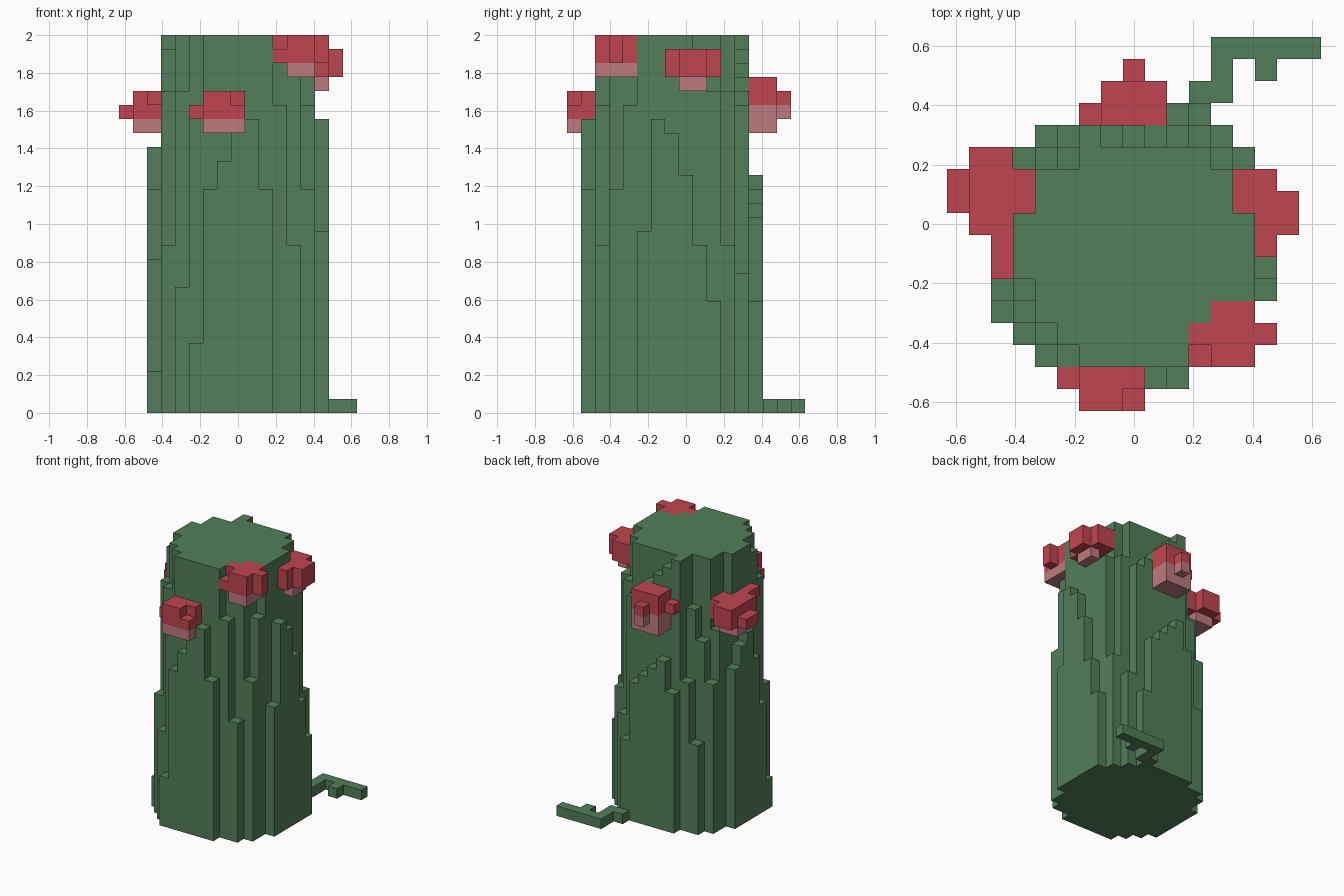
import bpy, bmesh, math
from itertools import product
from mathutils import Vector

cube = bpy.data.objects.get("Cube")
if cube:
    bpy.data.objects.remove(cube, do_unlink=True)

U = 2 / 27      # size of one block
MID = 8.5       # grid centre in x and y
TOP = 27        # trunk height in blocks


def material(name, rgb):
    m = bpy.data.materials.new(name)
    m.use_nodes = True
    m.diffuse_color = (*rgb, 1)
    m.node_tree.nodes["Principled BSDF"].inputs["Base Color"].default_value = (*rgb, 1)
    return m


GREEN = material("moss green", (0.084, 0.21, 0.098))
RED = material("cap red", (0.53, 0.06, 0.08))
PINK = material("underside pink", (0.51, 0.195, 0.217))


def block_object(name, boxes, mat):
    """Skin a union of grid boxes (x0, x1, y0, y1, z0, z1) and merge flat faces."""
    cells = set()
    for x0, x1, y0, y1, z0, z1 in boxes:
        cells.update(product(range(x0, x1), range(y0, y1), range(z0, z1)))
    bm = bmesh.new()
    verts = {}

    def vert(p):
        if p not in verts:
            verts[p] = bm.verts.new(((p[0] - MID) * U, (p[1] - MID) * U, p[2] * U))
        return verts[p]

    for c in cells:
        for axis, side in product(range(3), (0, 1)):
            n = list(c)
            n[axis] += 1 if side else -1
            if tuple(n) in cells:
                continue
            a, b = (axis + 1) % 3, (axis + 2) % 3
            quad = []
            for da, db in ((0, 0), (1, 0), (1, 1), (0, 1)):
                p = list(c)
                p[axis] += side
                p[a] += da
                p[b] += db
                quad.append(vert(tuple(p)))
            bm.faces.new(quad if side else quad[::-1])
    bmesh.ops.dissolve_limit(bm, angle_limit=math.radians(1),
                             verts=bm.verts[:], edges=bm.edges[:])
    me = bpy.data.meshes.new(name)
    bm.to_mesh(me)
    bm.free()
    me.materials.append(mat)
    ob = bpy.data.objects.new(name, me)
    bpy.context.collection.objects.link(ob)
    return ob


# Trunk rows, front to back: first x, left rim heights, full-height count, right rim heights
rows = [
    (5, [5, 16, 18, 20, 21, 16], 0, []),
    (4, [9, 22], 5, [22, 12]),
    (3, [12, 23], 6, [26, 24, 16]),
    (2, [3, 23], 8, [24, 22]),
    (2, [11, 26], 10, [13]),
    (2, [16], 11, [21]),
    (2, [19], 11, [20]),
    (2, [18], 11, [17]),
    (2, [16, 21], 9, [23, 12]),
    (3, [20], 9, [23, 8]),
    (3, [15, 19, 22], 6, [23, 12]),
    (4, [9, 15], 1, [26, 25, 24, 23, 22, 10]),
    (6, [14, 17, 16, 15, 14, 8], 0, []),
]
columns = []
for y, (x0, left, full, right) in enumerate(rows, start=1):
    for x, h in enumerate(left + [TOP] * full + right, start=x0):
        columns.append((x, x + 1, y, y + 1, 0, h))
block_object("trunk", columns, GREEN)

# Vine lying on the ground behind the trunk
block_object("vine", [(11, 13, 14, 15, 0, 1), (12, 13, 15, 16, 0, 1),
                      (14, 15, 15, 16, 0, 1), (12, 17, 16, 17, 0, 1)], GREEN)

# Mushrooms: red cap boxes and pink underside boxes
mushrooms = {
    "front_mushroom": (
        [(6, 8, 0, 1, 21, 23), (8, 9, 0, 1, 21, 22), (6, 9, 1, 2, 21, 23), (5, 6, 1, 2, 21, 22)],
        [(6, 9, 0, 2, 20, 21)]),
    "front_left_mushroom": (
        [(12, 14, 2, 5, 25, 27), (11, 12, 3, 4, 25, 27), (11, 12, 2, 3, 25, 26),
         (14, 15, 3, 4, 25, 27)],
        [(12, 14, 2, 5, 24, 25)]),
    "left_mushroom": (
        [(14, 15, 7, 11, 24, 26), (15, 16, 8, 10, 24, 26), (13, 14, 9, 11, 24, 26)],
        [(14, 15, 8, 10, 23, 24)]),
    "back_mushroom": (
        [(7, 10, 13, 15, 22, 24), (6, 7, 13, 14, 22, 23), (8, 9, 15, 16, 22, 23)],
        [(7, 10, 13, 15, 20, 22), (8, 9, 15, 16, 21, 22)]),
    "right_mushroom": (
        [(1, 3, 8, 12, 21, 23), (0, 1, 9, 11, 21, 22), (3, 4, 9, 11, 21, 23),
         (2, 3, 6, 8, 22, 23)],
        [(1, 3, 8, 11, 20, 21)]),
}
for name, (cap, underside) in mushrooms.items():
    block_object(name + "_cap", cap, RED)
    block_object(name + "_underside", underside, PINK)
